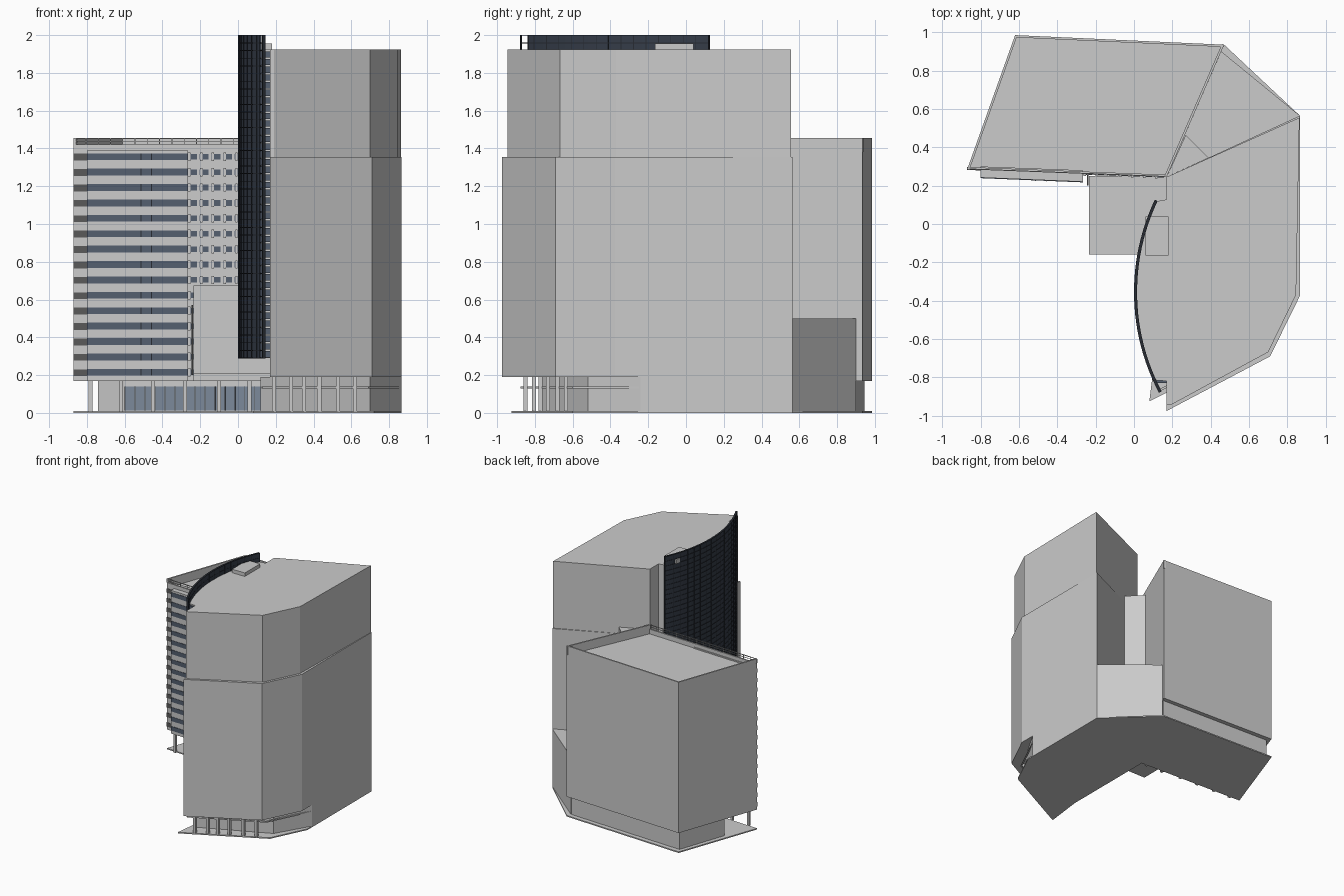
import bpy, bmesh
from math import sin, asin, cos, hypot

if "Cube" in bpy.data.objects:
    bpy.data.objects.remove(bpy.data.objects["Cube"])


def mat(name, rgb):
    m = bpy.data.materials.new(name)
    m.diffuse_color = (*rgb, 1)
    m.use_nodes = True
    m.node_tree.nodes["Principled BSDF"].inputs["Base Color"].default_value = m.diffuse_color
    return m


GLASS = mat("band_glass", (0.09, 0.115, 0.16))
DARK = mat("curtain_glass", (0.035, 0.045, 0.065))
FRAME = mat("dark_frame", (0.02, 0.024, 0.032))
LOBBY = mat("lobby_glass", (0.2, 0.25, 0.32))
GREY = mat("dark_grey", (0.1, 0.1, 0.1))


def build(name, prisms, material=None):
    """Join upright prisms (outline, z0, z1) into one object."""
    bm = bmesh.new()
    for pts, z0, z1 in prisms:
        lo = [bm.verts.new((x, y, z0)) for x, y in pts]
        hi = [bm.verts.new((x, y, z1)) for x, y in pts]
        bm.faces.new(lo[::-1])
        bm.faces.new(hi)
        n = len(pts)
        for i in range(n):
            j = (i + 1) % n
            bm.faces.new((lo[i], lo[j], hi[j], hi[i]))
    bmesh.ops.recalc_face_normals(bm, faces=bm.faces)
    me = bpy.data.meshes.new(name)
    bm.to_mesh(me)
    bm.free()
    ob = bpy.data.objects.new(name, me)
    bpy.context.collection.objects.link(ob)
    if material:
        me.materials.append(material)
    return ob


def strip(p, q, t, off=0.0):
    """Outline of a straight strip p-q, thickness t to the left, shifted by off."""
    dx, dy = q[0] - p[0], q[1] - p[1]
    k = hypot(dx, dy)
    nx, ny = -dy / k, dx / k
    a, b = off, off + t
    return [(p[0] + nx * a, p[1] + ny * a), (q[0] + nx * a, q[1] + ny * a),
            (q[0] + nx * b, q[1] + ny * b), (p[0] + nx * b, p[1] + ny * b)]


def rect(x0, x1, y0, y1):
    return [(x0, y0), (x1, y0), (x1, y1), (x0, y1)]


def lerp(p, q, t):
    return (p[0] + (q[0] - p[0]) * t, p[1] + (q[1] - p[1]) * t)


FLOORS = [0.215 + 0.0815 * i for i in range(15)]

# ground slab
build("ground_slab", [([(-0.87, 0.285), (-0.62, 0.985), (0.47, 0.935), (0.865, 0.565),
                        (0.865, -0.3), (0.72, -0.6), (0.17, -0.88), (0.08, -0.925),
                        (0.12, -0.6), (0.12, 0.24)], 0, 0.01)])

# lower block with parapet
A, B, C, D = (-0.87, 0.285), (-0.62, 0.985), (0.47, 0.935), (0.17, 0.245)
build("block_body", [([A, D, C, B], 0.17, 1.38)])
build("block_parapet", [(strip(A, D, 0.012), 1.38, 1.42)] +
      [(strip(p, q, 0.012), 1.38, 1.455) for p, q in ((D, C), (C, B), (B, A))])
posts = [lerp(A, D, i / 16) for i in range(17)]
build("roof_railing", [(strip(A, D, 0.005), 1.45, 1.455), (strip(A, D, 0.004), 1.434, 1.437)] +
      [(rect(x - 0.002, x + 0.002, y, y + 0.005), 1.42, 1.452) for x, y in posts])

# recessed ground floor of the block
G = [(-0.6, 0.945), (-0.74, 0.54), (-0.6, 0.45), (0.14, 0.40), (0.45, 0.9)]
build("block_ground_floor", [(G, 0.01, 0.17)])
build("lobby_glass", [(strip(G[2], G[3], 0.006, -0.006), 0.012, 0.14)], LOBBY)
build("lobby_mullions", [(strip(lerp(G[2], G[3], i / 14), lerp(G[2], G[3], i / 14 + 0.006),
                                0.01, -0.01), 0.012, 0.14) for i in range(14)], GREY)

# projecting bay and its window bands
P, Q = (-0.8, 0.242), (-0.265, 0.22)
build("front_bay", [([P, Q, (-0.265, 0.28), (-0.8, 0.3)], 0.17, 1.39)])
build("bay_windows", [(strip(P, Q, 0.006, -0.003), z - 0.018, z + 0.018) for z in FLOORS], GLASS)
build("bay_mullions", [(strip(lerp(P, Q, t), lerp(P, Q, t + 0.01), 0.006, -0.005), z - 0.018, z + 0.018)
                       for z in FLOORS for t in (0.53, 0.635)], FRAME)
E = lerp(A, D, 0.07)
build("corner_windows", [(strip(A, E, 0.006, -0.003), z - 0.02, z + 0.016) for z in FLOORS], GREY)

# small windows beside the bay, with raised surrounds
R = lerp(A, D, 0.58)
wins, frames = [], []
for z in FLOORS:
    for i in range(7):
        p, q = lerp(R, D, i / 7), lerp(R, D, (i + 0.78) / 7)
        wins.append((strip(p, q, 0.005, -0.003), z - 0.015, z + 0.015))
        frames.append((strip(lerp(R, D, (i + 0.05) / 7), lerp(R, D, (i + 0.25) / 7), 0.01, -0.01),
                       z - 0.022, z + 0.022))
build("small_windows", wins, GLASS)
build("window_surrounds", frames)

# podium box between the two masses
build("podium_box", [(rect(-0.235, 0.175, -0.16, 0.25), 0.205, 0.675),
                     (rect(-0.235, 0.175, -0.15, 0.25), 0.17, 0.205)])
build("vertical_fin", [(rect(-0.246, -0.237, 0.2, 0.255), 0.2, 0.57)], GREY)

# tower lower and upper shafts
build("tower_lower_shaft", [([(0.17, 0.245), (0.17, -0.975), (0.71, -0.69), (0.865, -0.375),
                              (0.865, 0.565)], 0.19, 1.355)])
build("tower_upper_shaft", [([(0.17, 0.245), (0.17, -0.945), (0.19, -0.945), (0.70, -0.668),
                              (0.845, -0.37), (0.863, 0.555)], 1.355, 1.925)])

# tower ground floor, recessed at the front corner
T = [(0.12, -0.78), (0.7, -0.52), (0.865, -0.24), (0.865, 0.565), (0.2, 0.258), (0.12, 0.23)]
build("tower_ground_floor", [(T, 0.01, 0.19)])
build("ground_rail", [(strip((0.13, -0.875), (0.69, -0.6), 0.012), 0.13, 0.14),
                      (strip((0.69, -0.6), (0.862, -0.25), 0.012), 0.13, 0.14)])

# rear link between the masses
build("rear_link", [([(0.17, 0.245), (0.865, 0.565), (0.455, 0.9)], 0, 0.5),
                    ([(0.17, 0.245), (0.39, 0.345), (0.27, 0.465)], 0.5, 1.41)])

# curved bulge and curtain wall
RAD, CY = 1.124, -0.355


def arc(r, y0, y1, n=24):
    a0, a1 = asin((y0 - CY) / RAD), asin((y1 - CY) / RAD)
    angs = [a0 + (a1 - a0) * i / n for i in range(n + 1)]
    return [(RAD - r * cos(a), CY + r * sin(a)) for a in angs]


def band(r0, r1, y0, y1, n=24):
    return arc(r0, y0, y1, n) + arc(r1, y0, y1, n)[::-1]


build("tower_bulge", [(arc(RAD - 0.014, -0.82, 0.125) + [(0.18, 0.13), (0.18, -0.82)], 0.29, 1.925)])
build("curtain_wall", [(band(RAD - 0.015, RAD - 0.003, -0.84, 0.125), 0.29, 2.0)], DARK)
levels = [0.29 + 0.0407 * i for i in range(43)]
build("curtain_transoms", [(band(RAD - 0.016, RAD, -0.88, 0.127), z - 0.002, z + 0.002)
                           for z in levels], FRAME)
build("curtain_mullions", [(band(RAD - 0.016, RAD, y, y + 0.004, 1), 0.29, 2.0)
                           for y in [-0.88 + 0.0668 * i for i in range(16)]], FRAME)
build("return_windows", [(rect(0.115, 0.17, -0.828, -0.815), z + 0.004, z + 0.037)
                         for z in levels[:40]], GLASS)

# rooftop plant box
build("roof_box", [(rect(0.06, 0.18, -0.165, 0.04), 1.92, 1.955)])

# ground columns
cols = [(x, 0.27 - 0.04 * (x + 0.8)) for x in (-0.78, -0.62, -0.45, -0.28)]
cols += [(-0.1, 0.23), (0.06, 0.23)]
cols += [(x, -0.85 + 0.5 * (x - 0.19)) for x in (0.19, 0.28, 0.35, 0.43, 0.53, 0.62)]
build("columns", [(rect(x - 0.011, x + 0.011, y - 0.011, y + 0.011), 0.005, 0.2 if x > 0.1 else 0.18)
                  for x, y in cols])
